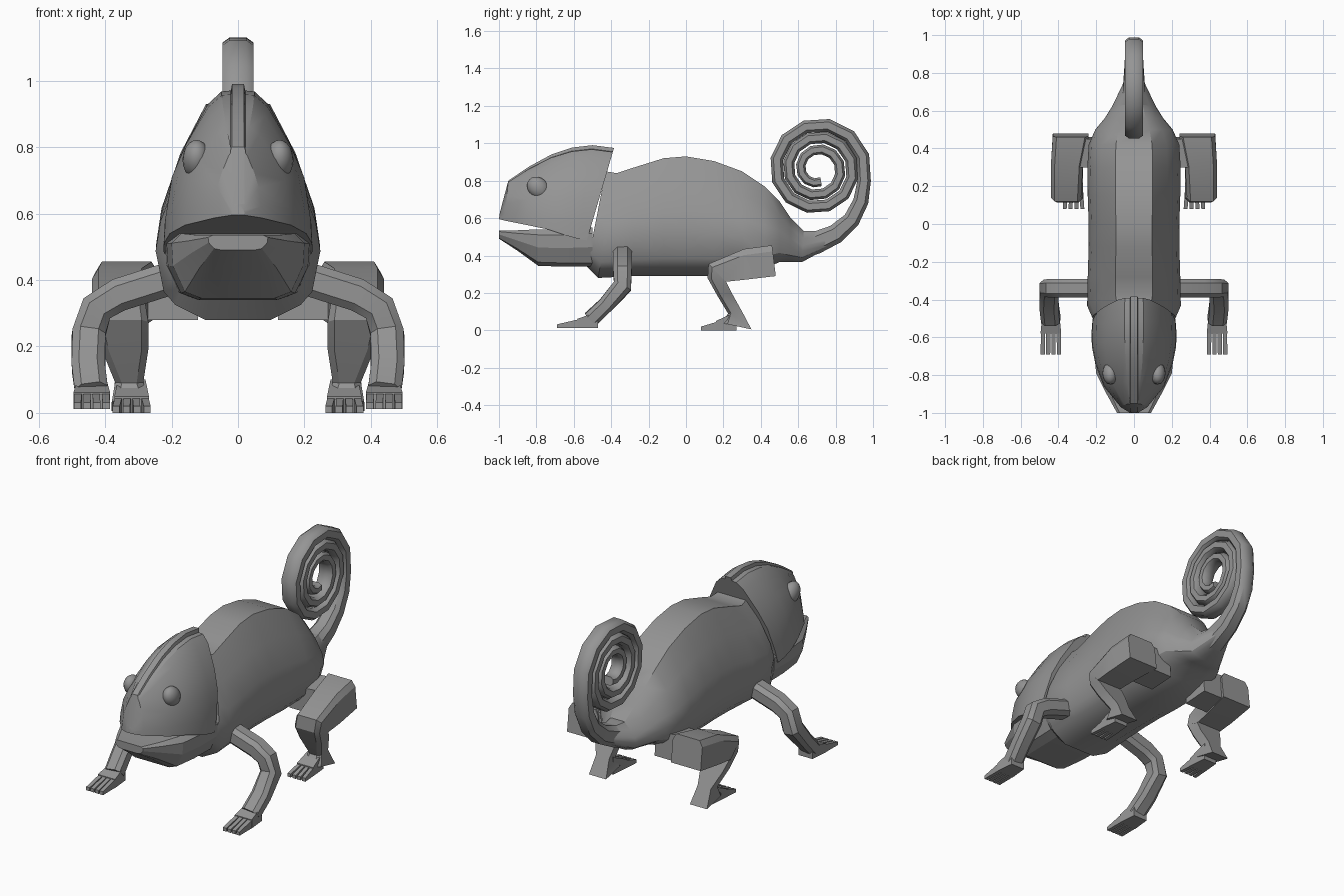
import bpy, bmesh, math
from mathutils import Vector

if "Cube" in bpy.data.objects:
    bpy.data.objects.remove(bpy.data.objects["Cube"])

GREY = (0.30, 0.30, 0.30, 1.0)
skin = bpy.data.materials.new("grey_skin")
skin.use_nodes = True
skin.diffuse_color = GREY
skin.node_tree.nodes["Principled BSDF"].inputs["Base Color"].default_value = GREY


def finish(bm, name, mirror=False, angle=30):
    bmesh.ops.recalc_face_normals(bm, faces=bm.faces)
    mesh = bpy.data.meshes.new(name)
    bm.to_mesh(mesh)
    bm.free()
    mesh.materials.append(skin)
    ob = bpy.data.objects.new(name, mesh)
    bpy.context.collection.objects.link(ob)
    if mirror:
        ob.modifiers.new("mirror", "MIRROR").use_mirror_merge = False
    bpy.ops.object.select_all(action="DESELECT")
    ob.select_set(True)
    bpy.context.view_layer.objects.active = ob
    bpy.ops.object.shade_smooth_by_angle(angle=math.radians(angle))
    return ob


def loft(bm, rings):
    """Skin a row of equal-length rings and cap both ends."""
    loops = [[bm.verts.new(p) for p in ring] for ring in rings]
    n = len(loops[0])
    for a, b in zip(loops, loops[1:]):
        for i in range(n):
            j = (i + 1) % n
            bm.faces.new((a[i], a[j], b[j], b[i]))
    bm.faces.new(loops[0][::-1])
    bm.faces.new(loops[-1])


def section_loft(name, sections, profile, ridge=None, angle=30):
    """Symmetric loft; section = (y top, y bottom, z top, z bottom, half width)."""
    bm, rings = bmesh.new(), []
    for yt, yb, zt, zb, w in sections:
        half = [(min(r, w), t) for r, t in ridge or []] + [(f * w, t) for f, t in profile]
        right = [Vector((x, yb + (yt - yb) * t, zb + (zt - zb) * t)) for x, t in half]
        rings.append(right + [Vector((-p.x, p.y, p.z)) for p in reversed(right)])
    loft(bm, rings)
    return finish(bm, name, angle=angle)


def octagon(c, u, v):
    """Rounded rectangle around c with half axes u and v."""
    k = 0.55
    return [c + u * a + v * b for a, b in
            ((1, k), (k, 1), (-k, 1), (-1, k), (-1, -k), (-k, -1), (k, -1), (1, -k))]


# Body, tapering into the tail root
section_loft("body", [
    (-.43, -.53, .85, .34, .222), (-.37, -.47, .84, .28, .248),
    (-.28, -.28, .87, .29, .245), (-.12, -.12, .92, .29, .24),
    (0, 0, .93, .29, .24), (.15, .15, .905, .29, .245),
    (.3, .3, .85, .30, .247), (.42, .42, .77, .33, .24),
    (.5, .5, .69, .365, .205), (.56, .56, .60, .365, .155),
    (.63, .62, .53, .365, .115), (.76, .76, .53, .44, .05)],
    [(.4, 1), (.72, .77), (.94, .53), (1, .37), (.9, .15), (.76, .08), (.4, 0)])

# Upper head with a raised central ridge and a casque at the back
section_loft("upper_head", [
    (-.995, -1.0, .63, .595, .02), (-.95, -.97, .80, .587, .07),
    (-.84, -.86, .875, .565, .16), (-.72, -.74, .94, .54, .205),
    (-.61, -.65, .977, .51, .223), (-.5, -.58, .99, .49, .225),
    (-.385, -.53, .975, .48, .222)],
    [(.22, .955), (.4, .88), (.71, .63), (.89, .43), (.98, .16), (1, 0)],
    ridge=[(.018, 1), (.022, .96)], angle=25)

# Lower jaw
section_loft("lower_jaw", [
    (-1.0, -1.0, .535, .49, .09), (-.9, -.9, .535, .425, .145),
    (-.79, -.79, .54, .345, .2), (-.65, -.65, .54, .34, .215),
    (-.5, -.5, .55, .34, .22)],
    [(.85, 1), (1, .85), (.98, .5), (.8, .1), (.55, 0)], angle=20)

# Eyes
bm = bmesh.new()
bmesh.ops.create_uvsphere(bm, u_segments=16, v_segments=10, radius=1)
for v in bm.verts:
    v.co = Vector((.125 + v.co.x * .042, -.79 + v.co.y * .06, .762 + v.co.z * .058 + v.co.y * -.012))
finish(bm, "eyes", mirror=True, angle=60)

# Coiled tail
path = [(.6, .455, .08), (.7, .47, .06), (.80, .515, .052), (.885, .59, .045), (.935, .69, .041)]
steps = 34
for i in range(steps + 1):
    f = i / steps
    a = math.radians(-14 + 1020 * f)
    r = .257 - .187 * f
    path.append((.703 + r * math.cos(a), .862 + r * math.sin(a), .036 - .012 * f))
bm, rings = bmesh.new(), []
for i, (y, z, h) in enumerate(path):
    p, q = path[max(i - 1, 0)], path[min(i + 1, len(path) - 1)]
    n = Vector((0, p[1] - q[1], q[0] - p[0])).normalized()
    width = max(.047 - .012 * max(0, i - 25) / 14, h if i < 3 else 0)
    rings.append(octagon(Vector((0, y, z)), Vector((width, 0, 0)), n * h))
loft(bm, rings)
finish(bm, "tail", angle=40)

# Front legs, swept with a rounded square section
path = [Vector(p) for p in ((.14, -.34, .425), (.36, -.34, .355), (.425, -.34, .315),
                            (.45, -.34, .235), (.45, -.43, .135), (.44, -.51, .06))]
bm, rings = bmesh.new(), []
for i, c in enumerate(path):
    t = (path[min(i + 1, 5)] - path[max(i - 1, 0)]).normalized()
    u = Vector((0, 1, 0))
    u = (u - t * u.dot(t)).normalized()
    size = .05 if i < 4 else .042
    rings.append(octagon(c, u * size, t.cross(u) * .05))
loft(bm, rings)
finish(bm, "front_legs", mirror=True, angle=35)

# Hind legs: thigh, knee, shin and heel as (front y, z, back y, z, inner x, outer x)
bm, rings = bmesh.new(), []
for y0, z0, y1, z1, xa, xb in ((.46, .455, .48, .29, .24, .43), (.31, .435, .31, .27, .27, .44),
                               (.12, .355, .215, .26, .28, .44), (.115, .28, .22, .25, .27, .43),
                               (.165, .19, .25, .19, .27, .41), (.225, .09, .30, .1, .285, .37),
                               (.19, .04, .35, .005, .27, .38)):
    a, b = Vector((0, y0, z0)), Vector((0, y1, z1))
    rings.append([p + Vector((x, 0, 0)) for p, x in ((a, xa + .02), (a, xb - .02),
                 (a.lerp(b, .2), xb), (b, xb), (b, xa), (a.lerp(b, .2), xa))])
loft(bm, rings)
finish(bm, "hind_legs", mirror=True, angle=30)

# Hips joining the thighs to the body
bm = bmesh.new()
loft(bm, [[(x, y, z) for y, z in ((.30, .28), (.46, .29), (.45, top), (.30, top - .02))]
          for x, top in ((.12, .43), (.3, .445))])
finish(bm, "hips", mirror=True)


def foot(name, x, w, spread, heel, mid, tip, top, floor):
    """Wedge palm with four separate toes."""
    bm = bmesh.new()

    def block(ends):
        loft(bm, [[(cx - hw, y, floor), (cx + hw, y, floor), (cx + hw, y, z), (cx - hw, y, z)]
                  for cx, hw, y, z in ends])
    block([(x, w * .8, heel, top), (x, w, mid, floor + .05)])
    for i in range(4):
        k = (i - 1.5) / 2
        block([(x + k * w, w * .21, mid + .02, floor + .05),
               (x + k * w * spread, w * .2, tip, floor + .02)])
    finish(bm, name, mirror=True)


foot("front_feet", .44, .055, 1.05, -.47, -.58, -.69, .1, .012)
foot("hind_feet", .32, .052, 1.2, .27, .16, .08, .1, 0)
